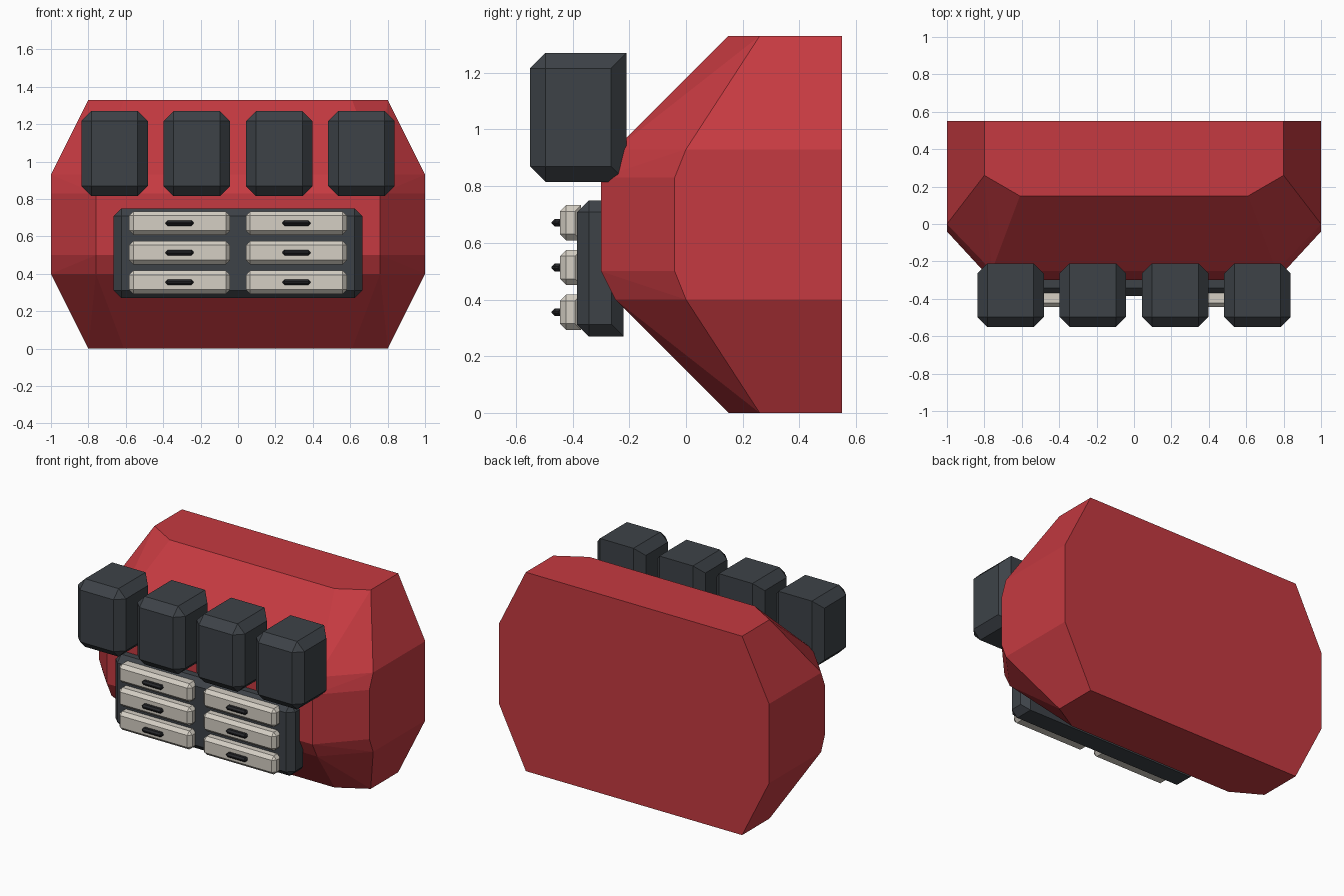
import bpy, bmesh, math
from itertools import product

if "Cube" in bpy.data.objects:
    bpy.data.objects.remove(bpy.data.objects["Cube"])


def material(name, rgb):
    m = bpy.data.materials.new(name)
    m.use_nodes = True
    m.diffuse_color = (*rgb, 1)
    m.node_tree.nodes["Principled BSDF"].inputs["Base Color"].default_value = (*rgb, 1)
    return m


red = material("red", (0.56, 0.042, 0.052))
charcoal = material("charcoal", (0.047, 0.055, 0.064))
beige = material("beige", (0.66, 0.62, 0.55))
black = material("black", (0.018, 0.019, 0.022))


def hull(name, points, mat):
    """Flat-faced convex solid around the points."""
    bm = bmesh.new()
    for p in points:
        bm.verts.new(p)
    res = bmesh.ops.convex_hull(bm, input=bm.verts)
    junk = {g for g in res["geom_interior"] + res["geom_unused"]
            if isinstance(g, bmesh.types.BMVert)}
    bmesh.ops.delete(bm, geom=list(junk), context="VERTS")
    bmesh.ops.dissolve_limit(bm, angle_limit=math.radians(0.5),
                             verts=bm.verts, edges=bm.edges)
    bmesh.ops.recalc_face_normals(bm, faces=bm.faces)
    me = bpy.data.meshes.new(name)
    bm.to_mesh(me)
    bm.free()
    me.materials.append(mat)
    ob = bpy.data.objects.new(name, me)
    bpy.context.collection.objects.link(ob)
    return ob


def chamfered_box(name, xs, ys, zs, c, mat):
    """Box with chamfered edges, left square along the top and bottom of its back."""
    (x0, x1), (y0, y1), (z0, z1) = xs, ys, zs
    pts = []
    for (x, dx), (z, dz) in product(((x0, c), (x1, -c)), ((z0, c), (z1, -c))):
        pts += [(x + dx, y0, z + dz), (x, y0 + c, z + dz), (x + dx, y0 + c, z),
                (x + dx, y1, z), (x, y1 - c, z + dz), (x + dx, y1 - c, z)]
    return hull(name, pts, mat)


# Faceted body: half the corners, mirrored across x
half = []
for z, z_side, z_front in ((0, 0.4, 0.5), (1.33, 0.93, 0.83)):
    half += [(0.8, 0.55, z), (0.8, 0.26, z), (0.61, 0.15, z),
             (1, 0.55, z_side), (1, 0, z_side), (0.76, -0.25, z_side),
             (1, -0.04, z_front), (0.76, -0.30, z_front)]
hull("body", [(s * x, y, z) for x, y, z in half for s in (-1, 1)], red)

# Row of four blocks along the upper front
for i in range(4):
    cx = -0.66 + 0.44 * i
    chamfered_box(f"upper_block_{i + 1}", (cx - 0.178, cx + 0.178),
                  (-0.55, -0.21), (0.815, 1.27), 0.054, charcoal)

# Cabinet with two columns of drawers and handles
chamfered_box("cabinet", (-0.665, 0.665), (-0.385, -0.22), (0.27, 0.75), 0.042, charcoal)
for side, s in (("left", 1), ("right", -1)):
    for row in range(3):
        cx, cz = 0.312 * s, 0.355 + 0.158 * row
        chamfered_box(f"drawer_{side}_{row + 1}", (cx - 0.27, cx + 0.27),
                      (-0.445, -0.37), (cz - 0.062, cz + 0.062), 0.022, beige)
        chamfered_box(f"handle_{side}_{row + 1}", (cx - 0.075, cx + 0.075),
                      (-0.474, -0.44), (cz - 0.014, cz + 0.014), 0.011, black)
